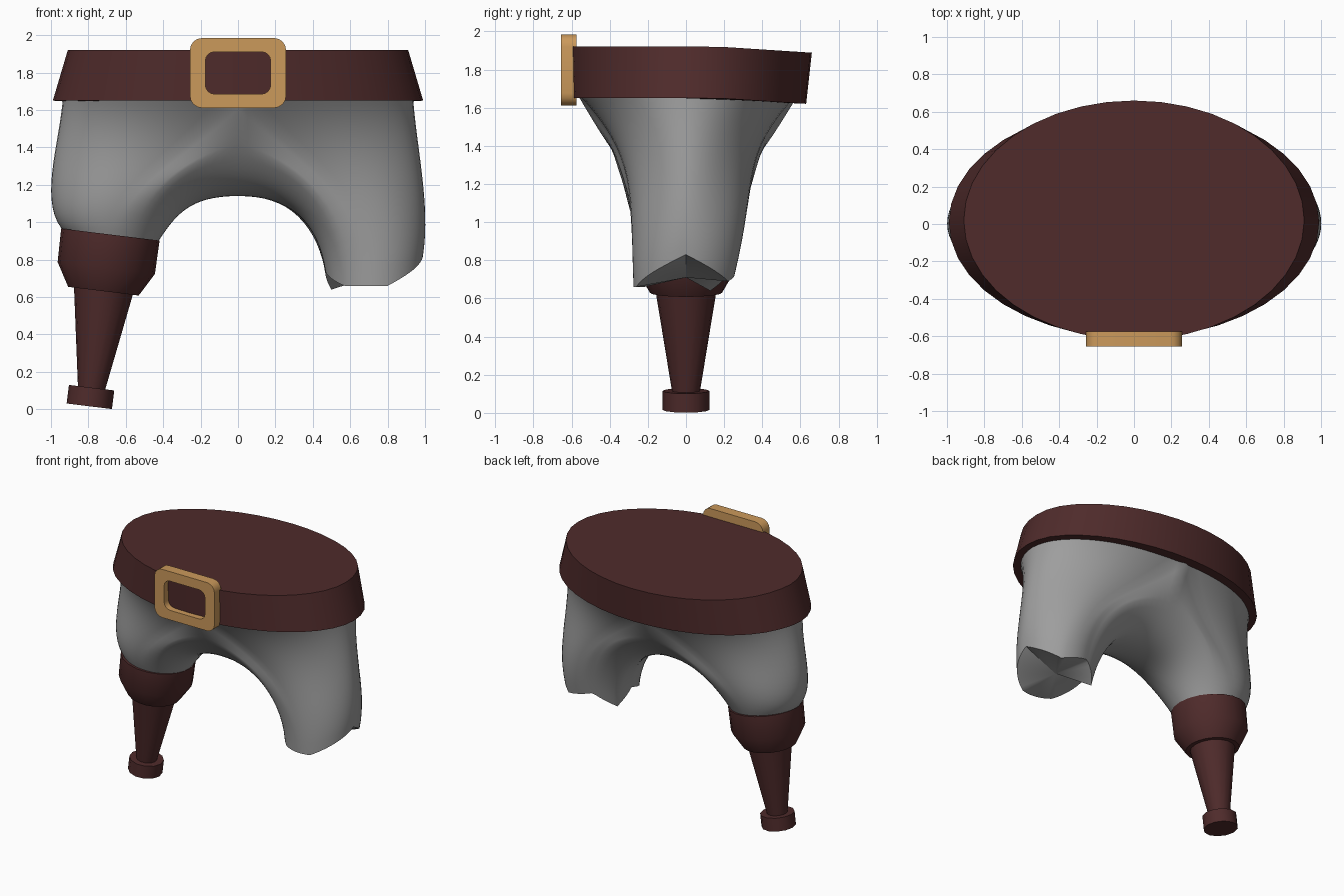
import bpy, bmesh, math
from mathutils import Vector, Matrix

if "Cube" in bpy.data.objects:
    bpy.data.objects.remove(bpy.data.objects["Cube"])


def material(name, col):
    m = bpy.data.materials.new(name)
    m.diffuse_color = (*col, 1)
    m.use_nodes = True
    m.node_tree.nodes["Principled BSDF"].inputs["Base Color"].default_value = m.diffuse_color
    return m


LEATHER = material("dark brown leather", (0.078, 0.024, 0.024))
CLOTH = material("grey cloth", (0.34, 0.34, 0.34))
BRASS = material("brass", (0.60, 0.32, 0.105))


def finish(bm, name, mat, angle=35):
    bmesh.ops.recalc_face_normals(bm, faces=bm.faces)
    me = bpy.data.meshes.new(name)
    bm.to_mesh(me)
    bm.free()
    me.materials.append(mat)
    ob = bpy.data.objects.new(name, me)
    bpy.context.collection.objects.link(ob)
    bpy.ops.object.select_all(action='DESELECT')
    ob.select_set(True)
    bpy.context.view_layer.objects.active = ob
    bpy.ops.object.shade_smooth_by_angle(angle=math.radians(angle))
    return ob


def loft(bm, rings, cap_start=False, cap_end=False, loop=False):
    vs = [[bm.verts.new(p) for p in r] for r in rings]
    n = len(vs[0])
    pairs = list(zip(vs, vs[1:])) + ([(vs[-1], vs[0])] if loop else [])
    for a, b in pairs:
        for i in range(n):
            j = (i + 1) % n
            bm.faces.new((a[i], a[j], b[j], b[i]))
    if cap_start:
        bm.faces.new(vs[0][::-1])
    if cap_end:
        bm.faces.new(vs[-1])
    return vs


# Belt: flared elliptical band, closed, dipping slightly at the back
def belt_ring(rx, ry, yc, z, n=40):
    pts = []
    for i in range(n):
        a = math.tau * i / n
        y = yc + ry * math.sin(a)
        pts.append((rx * math.cos(a), y, z - 0.065 * max(0, y - 0.18)))
    return pts


bm = bmesh.new()
loft(bm, [belt_ring(0.99, 0.62, 0.01, 1.65), belt_ring(0.91, 0.64, 0.02, 1.92)], True, True)
finish(bm, "belt", LEATHER)


# Buckle: rounded rectangular frame
def rounded_rect(hx, hz, r, y, zc):
    pts = []
    for k, (sx, sz) in enumerate(((1, 1), (-1, 1), (-1, -1), (1, -1))):
        for t in range(5):
            a = math.pi / 2 * (k + t / 4)
            pts.append((sx * (hx - r) + r * math.cos(a), y, zc + sz * (hz - r) + r * math.sin(a)))
    return pts


bm = bmesh.new()
loft(bm, [rounded_rect(0.257, 0.187, 0.065, -0.575, 1.798),
          rounded_rect(0.257, 0.187, 0.065, -0.655, 1.798),
          rounded_rect(0.175, 0.113, 0.05, -0.655, 1.798),
          rounded_rect(0.175, 0.113, 0.05, -0.575, 1.798)], loop=True)
finish(bm, "buckle", BRASS)

# Trousers: columns curve from each leg opening to the waist or the crotch seam
N, STEPS = 60, 16
# ragged hem of the open leg: (angle in degrees from the outer side, height)
HEM = [(-180, .75), (-127, .66), (-72, .66), (0, .83), (60, .69), (110, .75), (150, .64), (180, .75)]


def bezier(p, t):
    u = 1 - t
    return u**3 * p[0] + 3 * u * u * t * p[1] + 3 * u * t * t * p[2] + t**3 * p[3]


def hem_height(d):
    for (a, za), (b, zb) in zip(HEM, HEM[1:]):
        if d <= b:
            return za + (zb - za) * (d - a) / (b - a)
    return HEM[-1][1]


def top_end(a, s):
    """End point and tangent of the column at angle a (0 = outer side)."""
    c, sn = math.cos(a), math.sin(a)
    if c >= -1e-6:
        w = sn ** 4
        return (Vector((s * 0.935 * c, 0.01 + 0.585 * sn, 1.68)),
                Vector((-s * (0.05 + 0.75 * w), 0.95 * sn, 0.8 + 0.2 * w)))
    u = math.acos(min(1, abs(sn))) / (math.pi / 2)
    side = 1 if sn > 0 else -1
    y = side * bezier((0.585, 0.36, 0.25, 0), u) + 0.01 * (1 - u)
    k = max(0, 1 - 3 * u)
    return (Vector((0, y, bezier((1.68, 1.3, 1.14, 1.14), u))),
            Vector((-s * 0.8, 0.95 * side * k, k)))


def hem(a, s):
    """Start point and tangent at the leg opening."""
    c, sn = math.cos(a), math.sin(a)
    if s > 0:   # torn open leg
        z = hem_height(math.degrees(math.atan2(sn, c)))
        r = 0.255 + 0.015 * max(0, c)
        return (Vector((0.72 + r * c, (0.275 if sn < 0 else 0.255) * sn, z)),
                Vector((0.12 * c, 0.06 * sn + (0.32 * sn if sn > 0 else 0), 0.8 + 0.75 * sn * sn)))
    return (Vector((-0.675 - 0.24 * c, 0.235 * sn, 0.91 + 0.025 * c)),
            Vector((-(0.5 if c > 0 else 0.3) * c, 0.42 * sn, 0.45 + 0.4 * sn * sn)))


bm = bmesh.new()
for s in (1, -1):
    rings = []
    for k in range(STEPS + 1):
        t = k / STEPS
        ring = []
        for i in range(N):
            a = math.tau * i / N
            p0, t0 = hem(a, s)
            p1, t1 = top_end(a, s)
            ring.append(bezier((p0, p0 + t0 / 3, p1 - t1 / 3, p1), t))
        rings.append(ring)
    vs = loft(bm, rings)
    # folded cap across the leg opening
    mid = bm.verts.new((0.72, 0, 0.71) if s > 0 else (-0.68, 0, 0.9))
    for i in range(N):
        bm.faces.new((vs[0][(i + 1) % N], vs[0][i], mid))
bmesh.ops.remove_doubles(bm, verts=bm.verts, dist=0.0005)
finish(bm, "trousers", CLOTH, 45)

# Peg leg: lathed foot, shaft and socket on a tilted axis
TILT = Matrix.Translation((-0.795, 0, 0.016)) @ Matrix.Rotation(0.122, 4, 'Y')


def lathe(name, profile, n):
    bm = bmesh.new()
    rings = [[TILT @ Vector((r * math.cos(math.tau * i / n), r * math.sin(math.tau * i / n), z))
              for i in range(n)] for r, z in profile]
    loft(bm, rings, True, True)
    finish(bm, name, LEATHER, 35)


lathe("peg_foot", [(0.122, 0), (0.122, 0.1)], 12)
lathe("peg_shaft", [(0.072, 0.09), (0.16, 0.63)], 16)
lathe("peg_socket", [(0.19, 0.62), (0.262, 0.745), (0.265, 0.925), (0.235, 0.925), (0.22, 0.86)], 20)
